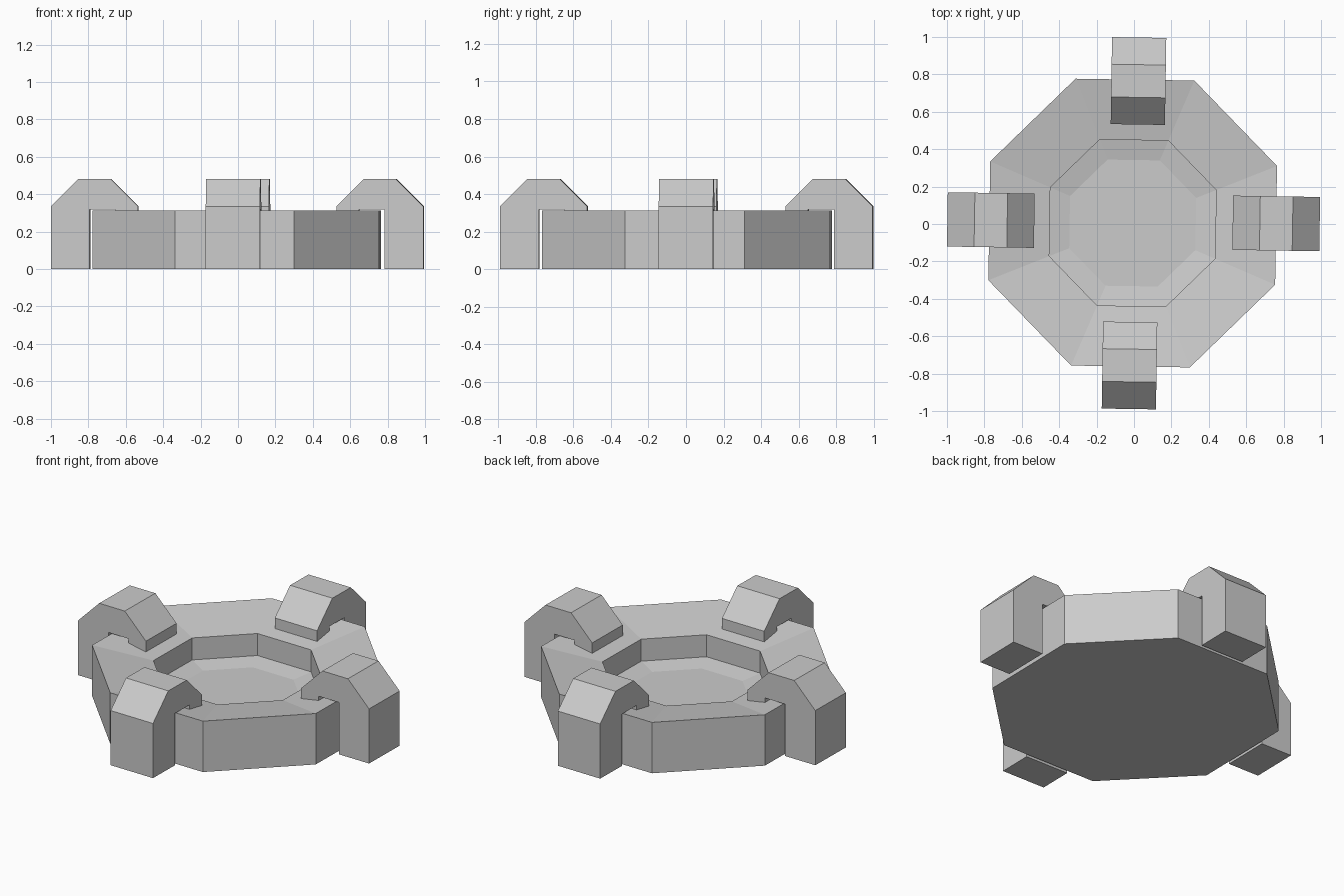
import bpy, bmesh, math
from mathutils import Matrix

if "Cube" in bpy.data.objects:
    bpy.data.objects.remove(bpy.data.objects["Cube"])

TILT = math.radians(-0.9)


def finish(bm, name):
    bmesh.ops.recalc_face_normals(bm, faces=bm.faces)
    mesh = bpy.data.meshes.new(name)
    bm.to_mesh(mesh)
    bm.free()
    obj = bpy.data.objects.new(name, mesh)
    bpy.context.collection.objects.link(obj)
    return obj


# Octagonal basin: (radius, height) rings from the underside to the sunken floor
def make_basin():
    rings = [(0.83, 0), (0.83, 0.312), (0.48, 0.255), (0.48, 0.12), (0.365, 0.10)]
    bm = bmesh.new()
    loops = []
    for r, z in rings:
        angles = [math.radians(22.5 + 45 * i) + TILT for i in range(8)]
        loops.append([bm.verts.new((r * math.cos(a), r * math.sin(a), z)) for a in angles])
    for low, high in zip(loops, loops[1:]):
        for i in range(8):
            j = (i + 1) % 8
            bm.faces.new((low[i], low[j], high[j], high[i]))
    bm.faces.new(loops[0][::-1])
    bm.faces.new(loops[-1])
    obj = finish(bm, "octagonal_basin")
    obj.location = (-0.007, 0.005, 0)


# Hooked clamp: side profile (distance outward, height) extruded across its width
def make_clamp(name, angle, shift):
    profile = [(0.995, 0), (0.995, 0.335), (0.85, 0.48), (0.675, 0.48), (0.53, 0.335),
               (0.53, 0.265), (0.65, 0.265), (0.65, 0.318), (0.788, 0.318), (0.788, 0)]
    bm = bmesh.new()
    face = bm.faces.new([bm.verts.new((r, -0.145, z)) for r, z in profile])
    ext = bmesh.ops.extrude_face_region(bm, geom=[face], use_keep_orig=True)
    moved = [v for v in ext["geom"] if isinstance(v, bmesh.types.BMVert)]
    bmesh.ops.translate(bm, verts=moved, vec=(0, 0.29, 0))
    bm.transform(Matrix.Translation((*shift, 0)) @ Matrix.Rotation(math.radians(angle) + TILT, 4, "Z"))
    finish(bm, name)


make_basin()
for name, angle, shift in [("right_clamp", 0, (-0.002, 0.015)),
                           ("back_clamp", 90, (0.012, 0.002)),
                           ("left_clamp", 180, (-0.003, 0.009)),
                           ("front_clamp", 270, (-0.012, 0.006))]:
    make_clamp(name, angle, shift)
